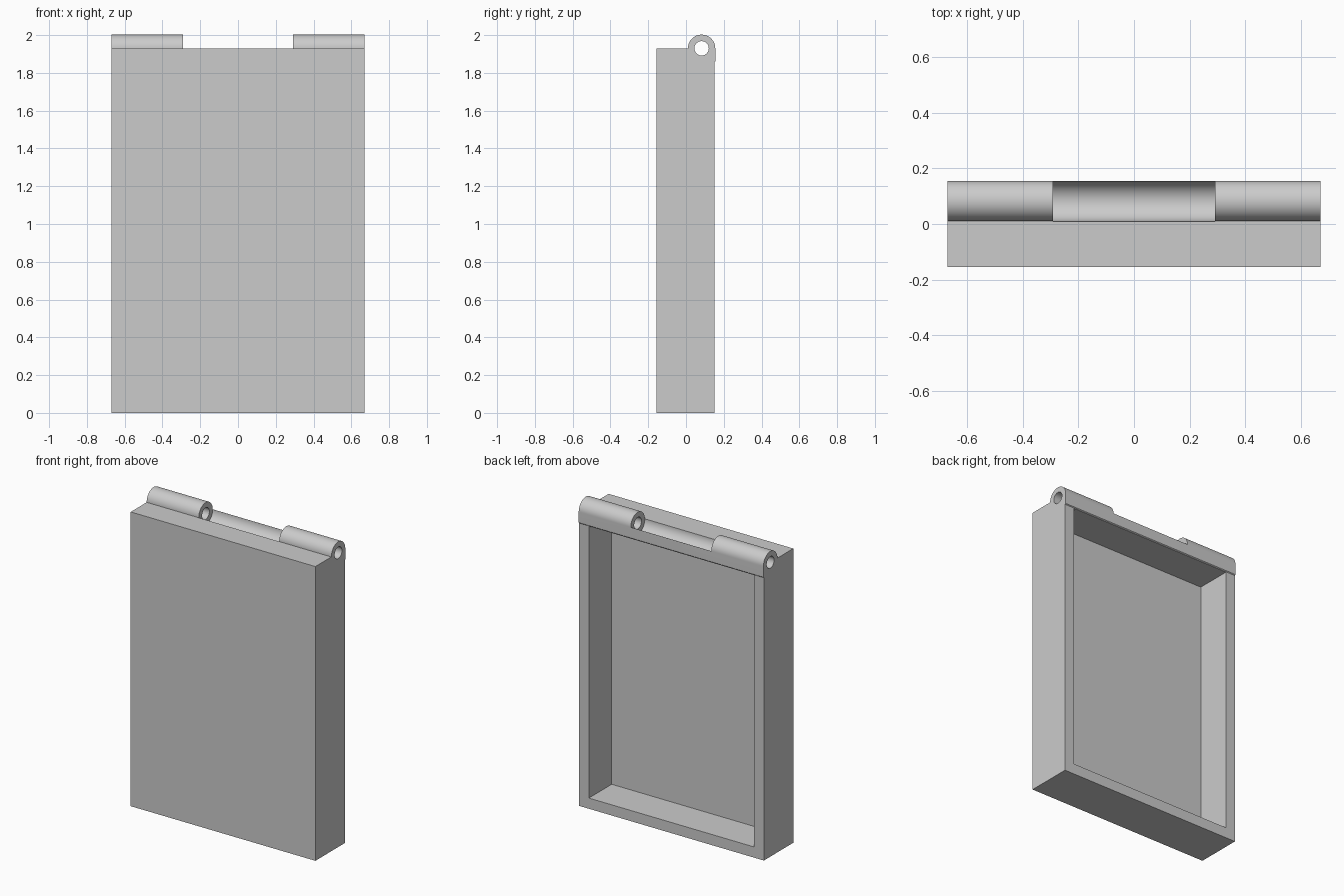
import bpy, bmesh
from math import sin, cos, pi

cube = bpy.data.objects.get("Cube")
if cube:
    bpy.data.objects.remove(cube, do_unlink=True)

HALF_WIDTH = 0.67
FRONT, BACK, TOP = -0.155, 0.15, 1.93
WALL = 0.07
RADIUS = 0.0725
HINGE_Y = 0.155 - RADIUS
KNUCKLE_INNER = 0.292

grey = bpy.data.materials.new("plain grey")
grey.use_nodes = True
colour = (0.6, 0.6, 0.6, 1)
grey.diffuse_color = colour
grey.node_tree.nodes["Principled BSDF"].inputs["Base Color"].default_value = colour


def arc(cy, r, start, end, steps):
    """Points (y, z) along an arc around the hinge axis height."""
    angles = [start + (end - start) * i / steps for i in range(steps + 1)]
    return [(cy + r * cos(a), TOP + r * sin(a)) for a in angles]


def extrude_profile(name, points, half):
    """Extrude a side profile (y, z) along x, centred on x = 0."""
    bm = bmesh.new()
    face = bm.faces.new([bm.verts.new((-half, y, z)) for y, z in points])
    new = bmesh.ops.extrude_face_region(bm, geom=[face])["geom"]
    verts = [v for v in new if isinstance(v, bmesh.types.BMVert)]
    bmesh.ops.translate(bm, verts=verts, vec=(2 * half, 0, 0))
    bmesh.ops.recalc_face_normals(bm, faces=bm.faces)
    mesh = bpy.data.meshes.new(name)
    bm.to_mesh(mesh)
    bm.free()
    mesh.materials.append(grey)
    obj = bpy.data.objects.new(name, mesh)
    bpy.context.collection.objects.link(obj)
    return obj


# Panel body with the rounded hinge barrel along its top back edge
body_profile = [(FRONT, 0), (BACK, 0), (BACK, 1.855), (0.155, 1.86)]
body_profile += arc(HINGE_Y, RADIUS, 0, pi, 32) + [(FRONT, TOP)]
panel = extrude_profile("hinged_panel", body_profile, HALF_WIDTH)

# Open tray in the back
tray = extrude_profile("tray_cutter", [(-0.087, WALL), (0.3, WALL),
                                       (0.3, 1.853), (-0.087, 1.853)],
                       HALF_WIDTH - WALL)

# Concave gap between the two knuckles
gap_profile = [(0.3, 2.1), (0.3, TOP)]
gap_profile += arc(HINGE_Y - 0.0005, RADIUS, 0, -pi, 32) + [(0.0095, 2.1)]
gap = extrude_profile("knuckle_gap_cutter", gap_profile, KNUCKLE_INNER)

# Pin hole through the knuckles
pin = extrude_profile("pin_hole_cutter", arc(HINGE_Y, 0.038, 0, 2 * pi, 48)[:-1],
                      HALF_WIDTH + 0.1)

# Cut the panel and bake the result
for cutter in (tray, gap, pin):
    cutter.hide_render = True
    mod = panel.modifiers.new(cutter.name, "BOOLEAN")
    mod.operation = "DIFFERENCE"
    mod.solver = "EXACT"
    mod.object = cutter

bpy.ops.object.select_all(action="DESELECT")
panel.select_set(True)
bpy.context.view_layer.objects.active = panel
for mod in list(panel.modifiers):
    bpy.ops.object.modifier_apply(modifier=mod.name)
for cutter in (tray, gap, pin):
    bpy.data.objects.remove(cutter, do_unlink=True)
bpy.ops.object.shade_smooth_by_angle(angle=pi / 6)
